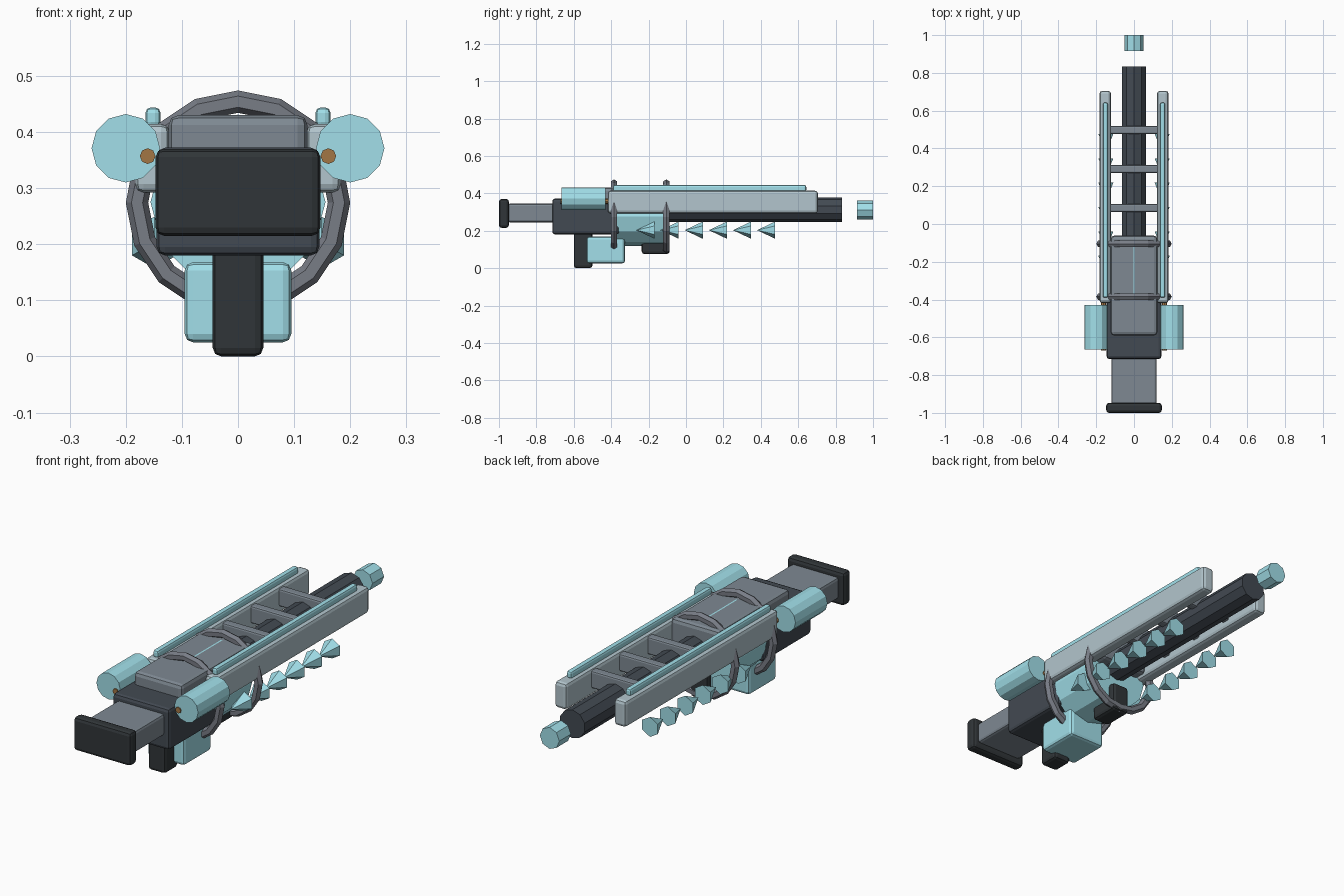
import bpy, bmesh, math
from mathutils import Matrix

if "Cube" in bpy.data.objects:
    bpy.data.objects.remove(bpy.data.objects["Cube"])


def material(name, r, g, b):
    m = bpy.data.materials.new(name)
    m.diffuse_color = (r, g, b, 1)
    m.use_nodes = True
    m.node_tree.nodes["Principled BSDF"].inputs["Base Color"].default_value = m.diffuse_color
    return m


GLOW = material("ice_glow", 0.36, 0.74, 0.82)
BLACK = material("black_rubber", 0.03, 0.036, 0.04)
DARK = material("dark_steel", 0.055, 0.068, 0.085)
STEEL = material("steel", 0.21, 0.25, 0.29)
PALE = material("pale_rail", 0.45, 0.56, 0.61)
RING = material("ring_metal", 0.19, 0.205, 0.24)
BRONZE = material("bronze", 0.36, 0.18, 0.06)


def finish(name, bm, mat):
    bmesh.ops.recalc_face_normals(bm, faces=bm.faces)
    me = bpy.data.meshes.new(name)
    bm.to_mesh(me)
    bm.free()
    me.materials.append(mat)
    ob = bpy.data.objects.new(name, me)
    bpy.context.collection.objects.link(ob)
    return ob


def box(name, x, y, z, mat, bevel=0.015):
    """Bevelled box from (min, max) ranges."""
    bm = bmesh.new()
    bmesh.ops.create_cube(bm, size=1)
    for v in bm.verts:
        for i, (a, b) in enumerate((x, y, z)):
            v.co[i] = (a + b) / 2 + v.co[i] * (b - a)
    ob = finish(name, bm, mat)
    mod = ob.modifiers.new("Bevel", 'BEVEL')
    mod.width = bevel
    mod.segments = 2
    return ob


def rod(name, x, z, y0, y1, r0, r1, sides, mat):
    """Cylinder or cone along y, with radius r0 at y0 and r1 at y1."""
    bm = bmesh.new()
    m = Matrix.Translation((x, (y0 + y1) / 2, z)) @ Matrix.Rotation(-math.pi / 2, 4, 'X')
    bmesh.ops.create_cone(bm, cap_ends=True, segments=sides, radius1=r0, radius2=r1,
                          depth=y1 - y0, matrix=m)
    return finish(name, bm, mat)


# Stock and receiver
box("butt_pad", (-0.147, 0.147), (-1, -0.947), (0.215, 0.37), BLACK)
box("stock", (-0.12, 0.12), (-0.955, -0.69), (0.245, 0.345), STEEL, 0.012)
box("receiver", (-0.145, 0.145), (-0.715, -0.358), (0.18, 0.372), DARK)
box("upper_housing", (-0.124, 0.124), (-0.59, -0.062), (0.3, 0.43), STEEL, 0.018)

# Grips and magazine
box("rear_grip", (-0.045, 0.045), (-0.6, -0.5), (0, 0.2), BLACK)
box("fore_grip", (-0.045, 0.045), (-0.237, -0.09), (0.075, 0.21), BLACK)
box("magazine", (-0.095, 0.095), (-0.532, -0.326), (0.025, 0.168), GLOW)

# Cold chamber, barrel and emitter
rod("chamber", 0, 0.275, -0.37, -0.12, 0.156, 0.156, 12, GLOW)
rod("barrel", 0, 0.313, -0.2, 0.833, 0.066, 0.066, 10, DARK)
rod("emitter", 0, 0.311, 0.915, 1.0, 0.05, 0.05, 8, GLOW)

# Rings around the chamber
for n, y in enumerate((-0.385, -0.105)):
    bpy.ops.mesh.primitive_torus_add(location=(0, y, 0.274), rotation=(math.pi / 2, 0, 0),
                                     major_segments=16, minor_segments=6,
                                     major_radius=0.18, minor_radius=0.02)
    ring = bpy.context.object
    ring.name = f"chamber_ring_{n + 1}"
    ring.data.materials.append(RING)

# Cross bars between the rails
for n in range(3):
    y = 0.085 + n * 0.206
    box(f"cross_bar_{n + 1}", (-0.14, 0.14), (y - 0.021, y + 0.021), (0.325, 0.405), STEEL, 0.008)

# Paired side parts
for side, s in (("left", -1), ("right", 1)):
    def span(a, b):
        return tuple(sorted((s * a, s * b)))

    box(f"{side}_rail", span(0.122, 0.183), (-0.418, 0.705), (0.292, 0.414), PALE)
    box(f"{side}_glow_strip", span(0.138, 0.165), (-0.39, 0.643), (0.408, 0.444), GLOW, 0.01)
    rod(f"{side}_canister", s * 0.2, 0.371, -0.665, -0.43, 0.061, 0.061, 12, GLOW)
    rod(f"{side}_canister_pipe", s * 0.161, 0.357, -0.67, -0.405, 0.014, 0.014, 8, BRONZE)

    # Row of ice spikes pointing back
    for n in range(6):
        y = -0.265 + n * 0.129
        rod(f"{side}_ice_spike_{n + 1}", s * 0.149, 0.203, y, y + 0.097, 0, 0.046, 6, GLOW)
